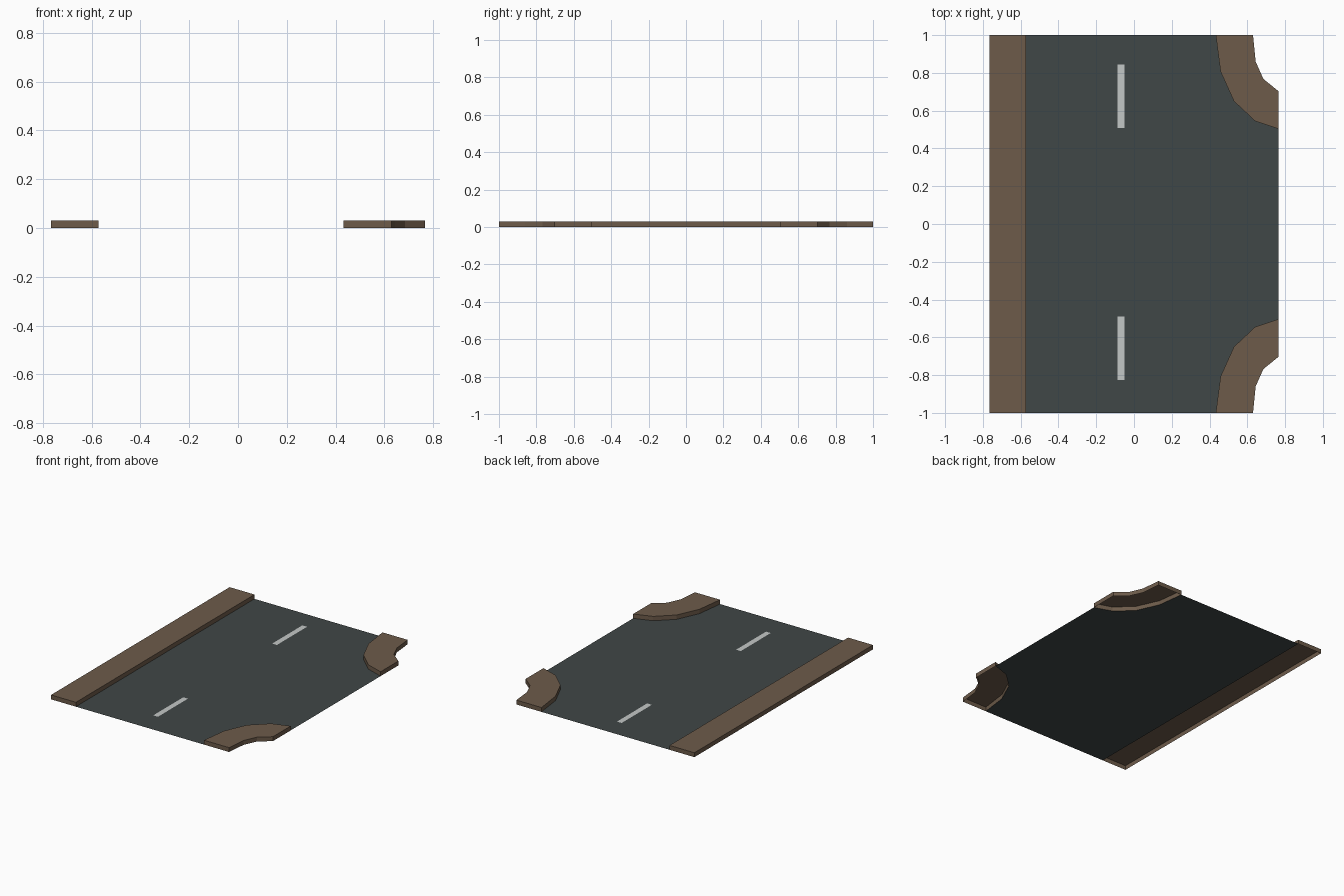
import bpy, bmesh

if "Cube" in bpy.data.objects:
    bpy.data.objects.remove(bpy.data.objects["Cube"])

W, L, H = 0.766, 1.0, 0.031      # half width, half length, kerb height
KERB_X = -0.571                  # road-side edge of the straight kerb


def material(name, srgb):
    m = bpy.data.materials.new(name)
    lin = [(c / 255 / 12.92) if c < 11 else ((c / 255 + 0.055) / 1.055) ** 2.4 for c in srgb]
    m.diffuse_color = (*lin, 1)
    m.use_nodes = True
    m.node_tree.nodes["Principled BSDF"].inputs["Base Color"].default_value = m.diffuse_color
    return m


ASPHALT = material("dark asphalt", (64, 71, 71))
PAVING = material("brown paving", (109, 91, 74))
PAINT = material("pale road paint", (196, 200, 199))


def sheet(name, outline, mat, z=0.0, skirt=0.0):
    """Flat outline facing up; skirt adds side walls down, open underneath."""
    bm = bmesh.new()
    top = [bm.verts.new((x, y, z)) for x, y in outline]
    face = bm.faces.new(top)
    face.normal_update()
    if face.normal.z < 0:
        face.normal_flip()
    if skirt:
        low = [bm.verts.new((x, y, z - skirt)) for x, y in outline]
        n = len(top)
        for i in range(n):
            j = (i + 1) % n
            bm.faces.new((top[i], top[j], low[j], low[i]))
        bmesh.ops.recalc_face_normals(bm, faces=bm.faces)
        face.normal_update()
        if face.normal.z < 0:
            bmesh.ops.reverse_faces(bm, faces=bm.faces)
    mesh = bpy.data.meshes.new(name)
    bm.to_mesh(mesh)
    bm.free()
    mesh.materials.append(mat)
    ob = bpy.data.objects.new(name, mesh)
    bpy.context.collection.objects.link(ob)
    return ob


def rect(x0, x1, y0, y1):
    return [(x0, y0), (x1, y0), (x1, y1), (x0, y1)]


def flip(points):
    return [(x, -y) for x, y in points]


# Corner kerb curves at the back: road side and far side
road_side = [(0.433, L), (0.458, 0.807), (0.529, 0.650), (0.641, 0.545), (W, 0.503)]
far_side = [(W, 0.702), (0.685, 0.768), (0.644, 0.86), (0.630, L)]

# Road surface, cut around the two corner kerbs
sheet("road", [(KERB_X, -L)] + flip(road_side) + road_side[::-1] + [(KERB_X, L)], ASPHALT)

# Raised pavements, hollow underneath
sheet("straight_pavement", rect(-W, KERB_X, -L, L), PAVING, H, H)
corner = road_side + far_side
sheet("back_corner_pavement", corner, PAVING, H, H)
sheet("front_corner_pavement", flip(corner), PAVING, H, H)

# Centre line dashes
for name, y0, y1 in (("back_dash", 0.507, 0.845), ("front_dash", -0.825, -0.489)):
    sheet(name, rect(-0.087, -0.050, y0, y1), PAINT, 0.001)
